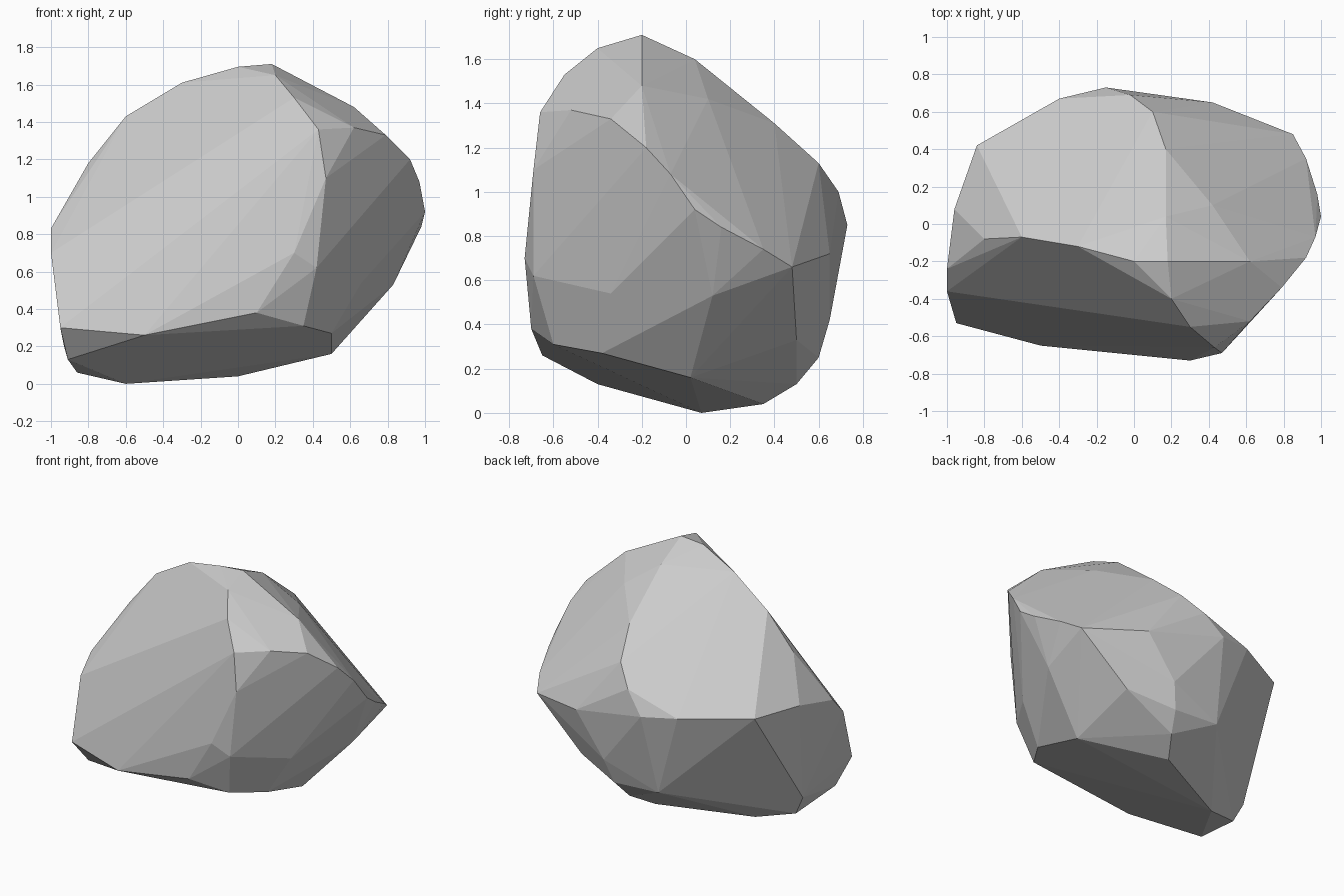
import bpy, bmesh
from math import radians

# Crest: peak, ridge falling forward to the right, and the rim on the left
crest = [(.18, -.2, 1.71), (0, -.2, 1.695), (-.3, -.12, 1.61), (-.6, -.07, 1.43),
         (-.8, -.08, 1.18), (.2, -.4, 1.65), (.3, -.55, 1.53), (.43, -.66, 1.36),
         (.62, -.2, 1.48)]
# Right-hand corner running from the front ridge round to the back
right_ridge = [(.62, -.52, 1.37), (.79, -.34, 1.33), (.92, -.18, 1.2), (.97, -.07, 1.08),
               (1, .04, .92), (.98, .16, .84), (.92, .35, .74), (.85, .48, .66)]
# Sloping back and the edge below it
back = [(.17, .04, 1.6), (.17, .4, 1.31), (.1, .6, 1.13), (.42, .1, 1.42), (-.02, .69, 1.0),
        (-.15, .73, .85), (.42, .65, .72), (-.4, .67, .88), (-.84, .42, .9), (-.96, .08, .9)]
# Left end and front face
front = [(-1, -.24, .83), (-1, -.36, .7), (-.95, -.53, .3), (.47, -.69, 1.1), (.3, -.73, .7),
         (.42, -.69, .62), (.1, -.7, .38), (.35, -.6, .31), (-.5, -.65, .26)]
# Tilted underside and the lower flanks
base = [(-.91, -.4, .13), (-.6, .07, 0), (-.86, -.02, .06), (-.93, 0, .2), (0, .35, .04),
        (-.2, .6, .27), (.15, .6, .25), (.1, .5, .13), (.2, .65, .42), (.5, .02, .16),
        (.5, -.38, .27), (.83, .12, .53), (.66, -.34, .54), (.48, .5, .33)]

bm = bmesh.new()
for p in crest + right_ridge + back + front + base:
    bm.verts.new(p)
bmesh.ops.convex_hull(bm, input=bm.verts[:])
loose = [v for v in bm.verts if not v.link_faces]
bmesh.ops.delete(bm, geom=loose, context='VERTS')

# Merge nearly flat triangles into broad facets
bmesh.ops.dissolve_limit(bm, angle_limit=radians(3), verts=bm.verts[:], edges=bm.edges[:])
bmesh.ops.recalc_face_normals(bm, faces=bm.faces[:])

mesh = bpy.data.meshes.new("boulder")
bm.to_mesh(mesh)
bm.free()
rock = bpy.data.objects.new("boulder", mesh)
bpy.context.collection.objects.link(rock)
